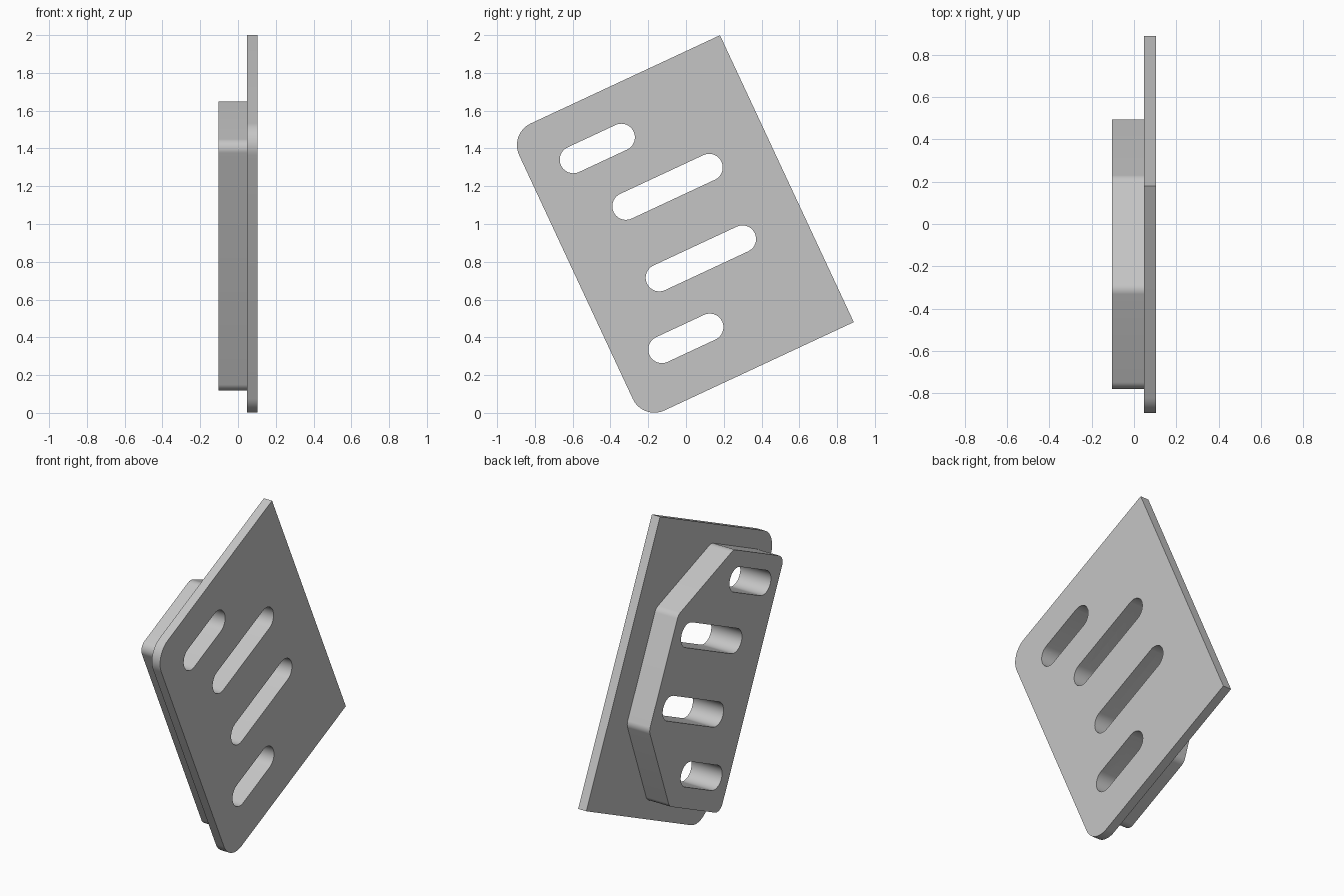
import bpy, bmesh
from math import radians, tan, sin, cos, pi
from mathutils import Vector, Matrix

cube = bpy.data.objects.get("Cube")
if cube:
    bpy.data.objects.remove(cube, do_unlink=True)

TILT = radians(25)
MID = 0.898                      # height of the symmetry line in the tilted frame
FACE_IN, STEP, FACE_OUT = -0.103, 0.048, 0.103

grey = bpy.data.materials.new("plain grey")
grey.use_nodes = True
colour = (0.56, 0.56, 0.56, 1)
grey.diffuse_color = colour
grey.node_tree.nodes["Principled BSDF"].inputs["Base Color"].default_value = colour


def rounded(corners, steps=12):
    """Outline through (u, v, radius) corners, each rounded by an arc."""
    pts = []
    for i, (u, v, r) in enumerate(corners):
        p = Vector((u, v))
        if r == 0:
            pts.append(p)
            continue
        a = (Vector(corners[i - 1][:2]) - p).normalized()
        b = (Vector(corners[(i + 1) % len(corners)][:2]) - p).normalized()
        half = a.angle(b) / 2
        centre = p + (a + b).normalized() * r / sin(half)
        start = p + a * r / tan(half) - centre
        turn = pi - 2 * half
        pts += [centre + Matrix.Rotation(turn * k / steps, 2) @ start
                for k in range(steps + 1)]
    return pts


def slot(u, v, length, r=0.072, steps=20):
    """Round-ended slot; length is between the end centres."""
    pts = []
    for side in (1, -1):
        for k in range(steps + 1):
            t = -pi / 2 + pi * k / steps
            pts.append(Vector((u + side * (length / 2 + r * cos(t)),
                               v + side * r * sin(t))))
    return pts


def slab(name, outline, x0, x1):
    """Extrude a tilted outline along x."""
    c, s = cos(TILT), sin(TILT)
    bm = bmesh.new()
    face = bm.faces.new([bm.verts.new((x0, c * p.x - s * p.y, s * p.x + c * p.y))
                         for p in outline])
    ext = bmesh.ops.extrude_face_region(bm, geom=[face])
    moved = [g for g in ext["geom"] if isinstance(g, bmesh.types.BMVert)]
    bmesh.ops.translate(bm, verts=moved, vec=(x1 - x0, 0, 0))
    bmesh.ops.recalc_face_normals(bm, faces=bm.faces)
    mesh = bpy.data.meshes.new(name)
    bm.to_mesh(mesh)
    bm.free()
    mesh.materials.append(grey)
    obj = bpy.data.objects.new(name, mesh)
    bpy.context.collection.objects.link(obj)
    return obj


# Flat plate: rounded on one long side, sharp on the other
H = 0.838
plate = slab("base_plate", rounded([
    (-0.224, MID - H, 0.126), (1.008, MID - H, 0),
    (1.008, MID + H, 0), (-0.224, MID + H, 0.126)]), STEP, FACE_OUT)

# Raised block with two 45 degree chamfers
R, H, K = 0.055, 0.731, 0.331
block = slab("raised_block", rounded([
    (-0.121, MID - H, R), (0.416, MID - H, R), (0.816, MID - K, R),
    (0.816, MID + K, R), (0.416, MID + H, R), (-0.121, MID + H, R)]), FACE_IN, STEP)

# Slots cut through both parts: short outer pair, long inner pair
cutters = [slab("slot_cutter", slot(u, v, length), -0.3, 0.3)
           for u, v, length in ((0.166, 1.467, 0.28), (0.417, 1.126, 0.486),
                                (0.417, 0.708, 0.486), (0.166, 0.358, 0.28))]
for part in (plate, block):
    bpy.ops.object.select_all(action='DESELECT')
    bpy.context.view_layer.objects.active = part
    part.select_set(True)
    for cutter in cutters:
        mod = part.modifiers.new("slot", 'BOOLEAN')
        mod.operation, mod.solver, mod.object = 'DIFFERENCE', 'EXACT', cutter
        bpy.ops.object.modifier_apply(modifier=mod.name)
    bpy.ops.object.shade_smooth_by_angle(angle=radians(30))
for cutter in cutters:
    bpy.data.objects.remove(cutter, do_unlink=True)
